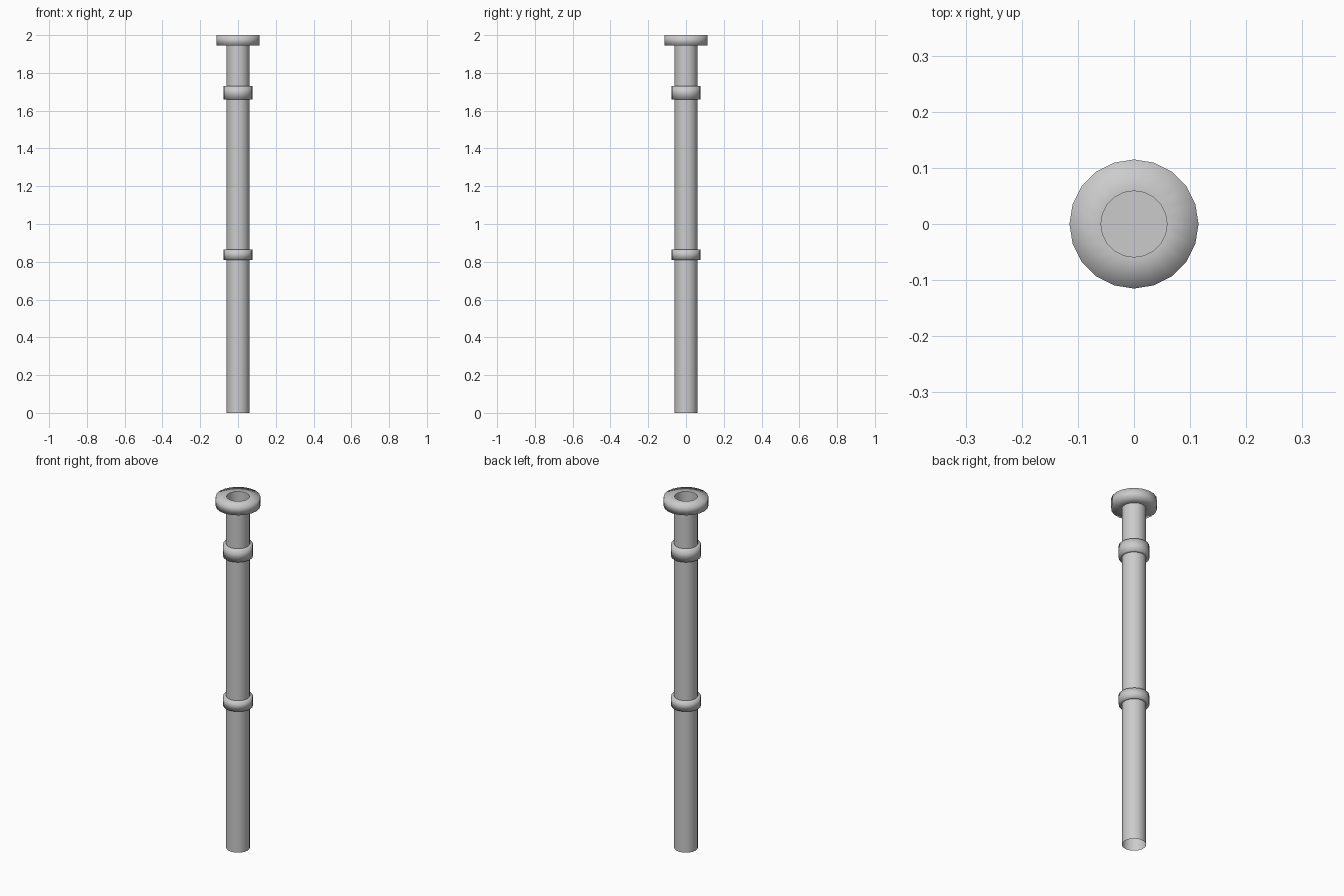
import bpy, bmesh, math

if "Cube" in bpy.data.objects:
    bpy.data.objects.remove(bpy.data.objects["Cube"])

SIDES = 20
PIPE_R = 0.061
HOLE_R = 0.059


def lathe(name, profile, closed=False, sharp_r=None):
    """Spin an (r, z) profile about z with smooth faces; edges at radius sharp_r stay sharp."""
    bm = bmesh.new()
    pts = list(profile) + ([profile[0]] if closed else [])
    verts = [bm.verts.new((r, 0, z)) for r, z in pts]
    edges = [bm.edges.new(p) for p in zip(verts, verts[1:])]
    bmesh.ops.spin(bm, geom=verts + edges, cent=(0, 0, 0), axis=(0, 0, 1),
                   angle=math.tau, steps=SIDES, use_merge=False)
    bmesh.ops.remove_doubles(bm, verts=bm.verts, dist=1e-5)
    bmesh.ops.recalc_face_normals(bm, faces=bm.faces)
    for f in bm.faces:
        f.smooth = True
    if sharp_r:
        for e in bm.edges:
            level = abs(e.verts[0].co.z - e.verts[1].co.z) < 1e-5
            if level and all(abs(v.co.xy.length - sharp_r) < 1e-4 for v in e.verts):
                e.smooth = False
    mesh = bpy.data.meshes.new(name)
    bm.to_mesh(mesh)
    bm.free()
    obj = bpy.data.objects.new(name, mesh)
    bpy.context.collection.objects.link(obj)
    return obj


# Open thin-walled pipe
pipe = lathe("pipe", [(PIPE_R, 0), (PIPE_R, 1.95)])
# Normals outward on the open tube
for poly in pipe.data.polygons:
    if poly.normal.dot(poly.center * (1)) - poly.normal.z * poly.center.z < 0:
        poly.flip()

# Coupling collars, closed across the pipe
for name, lo, hi in (("lower_collar", 0.81, 0.865), ("upper_collar", 1.66, 1.73)):
    lathe(name, [(0, lo), (PIPE_R, lo), (0.077, lo), (0.077, hi), (PIPE_R, hi), (0, hi)])

# Top flange with a central hole
lathe("top_flange", [(HOLE_R, 1.945), (0.115, 1.945), (0.115, 2.0), (HOLE_R, 2.0)],
      closed=True, sharp_r=HOLE_R)
